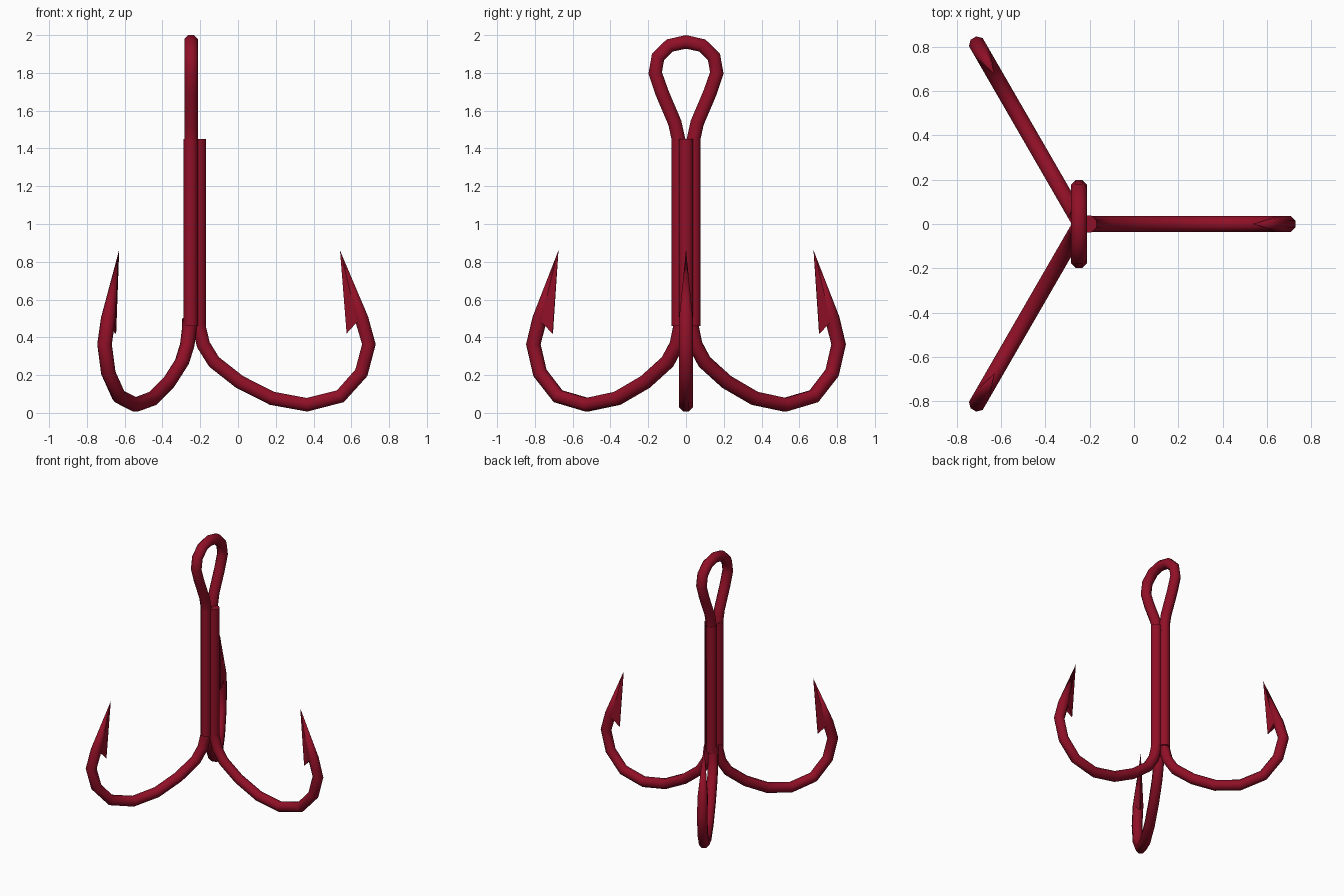
import bpy, bmesh, math
from mathutils import Vector

if "Cube" in bpy.data.objects:
    bpy.data.objects.remove(bpy.data.objects["Cube"])

RED = bpy.data.materials.new("dark red")
RED.diffuse_color = (0.28, 0.005, 0.02, 1)
RED.use_nodes = True
RED.node_tree.nodes["Principled BSDF"].inputs["Base Color"].default_value = RED.diffuse_color
CX = -0.24          # x of the hook axis
R = 0.039           # wire radius
SIDES = 8


def finish(bm, name):
    bmesh.ops.recalc_face_normals(bm, faces=bm.faces)
    me = bpy.data.meshes.new(name)
    bm.to_mesh(me)
    bm.free()
    ob = bpy.data.objects.new(name, me)
    bpy.context.collection.objects.link(ob)
    me.materials.append(RED)
    bpy.ops.object.select_all(action='DESELECT')
    ob.select_set(True)
    bpy.context.view_layer.objects.active = ob
    bpy.ops.object.shade_smooth_by_angle(angle=math.radians(50))
    return ob


def tube(bm, pts, side, r=R, tip=None):
    """Sweep a round section along a flat path; side = normal of its plane."""
    rings = []
    for i, p in enumerate(pts):
        a = pts[max(i - 1, 0)]
        b = pts[min(i + 1, len(pts) - 1)]
        n = (b - a).normalized().cross(side)
        ring = []
        for k in range(SIDES):
            t = math.tau * (k + 0.5) / SIDES
            ring.append(bm.verts.new(p + n * r * math.cos(t) + side * r * math.sin(t)))
        rings.append(ring)
    for q, s in zip(rings, rings[1:]):
        for k in range(SIDES):
            j = (k + 1) % SIDES
            bm.faces.new((q[k], q[j], s[j], s[k]))
    bm.faces.new(rings[0])
    if tip is None:
        bm.faces.new(rings[-1])
    else:
        v = bm.verts.new(tip)
        for k in range(SIDES):
            bm.faces.new((rings[-1][k], rings[-1][(k + 1) % SIDES], v))


# Hook bend in (x, z), as seen on the right-hand hook
BEND = [(-0.207, 0.50), (-0.205, 0.45), (-0.183, 0.36), (-0.127, 0.27),
        (0.008, 0.164), (0.18, 0.077), (0.365, 0.043), (0.542, 0.088),
        (0.653, 0.212), (0.693, 0.363), (0.654, 0.50)]
TIP = (0.54, 0.86)

for i in range(3):
    ang = i * math.tau / 3
    out = Vector((math.cos(ang), math.sin(ang), 0))
    side = Vector((-math.sin(ang), math.cos(ang), 0))

    def at(p, w=0.0):
        return Vector((CX, 0, p[1])) + out * (p[0] - CX) + side * w

    # curved hook with a tapered point
    bm = bmesh.new()
    tube(bm, [at(p) for p in BEND], side, tip=at(TIP))
    finish(bm, f"hook_{i + 1}")

    # barb wedge on the inner side of the point
    bm = bmesh.new()
    for p, w in ((TIP, 0.001), ((0.575, 0.42), 0.003), ((0.624, 0.485), 0.018),
                 ((0.652, 0.505), 0.034)):
        for s in (-1, 1):
            bm.verts.new(at(p, s * w))
    bmesh.ops.convex_hull(bm, input=bm.verts)
    finish(bm, f"barb_{i + 1}")

# Three straight shank wires bundled together
for i, (x, y) in enumerate([(-0.207, 0), (-0.25, 0.04), (-0.25, -0.04)]):
    bm = bmesh.new()
    tube(bm, [Vector((x, y, 0.46)), Vector((x, y, 1.45))], Vector((0, 1, 0)), r=0.0405)
    finish(bm, f"shank_{i + 1}")

# Line eye: a wire loop mirrored across y
half = [(0.038, 1.40), (0.038, 1.44), (0.059, 1.535), (0.127, 1.695), (0.163, 1.80),
        (0.148, 1.885), (0.086, 1.945)]
loop = half + [(0, 1.964)] + [(-y, z) for y, z in reversed(half)]
bm = bmesh.new()
tube(bm, [Vector((-0.248, y, z)) for y, z in loop], Vector((1, 0, 0)))
finish(bm, "line_eye")
